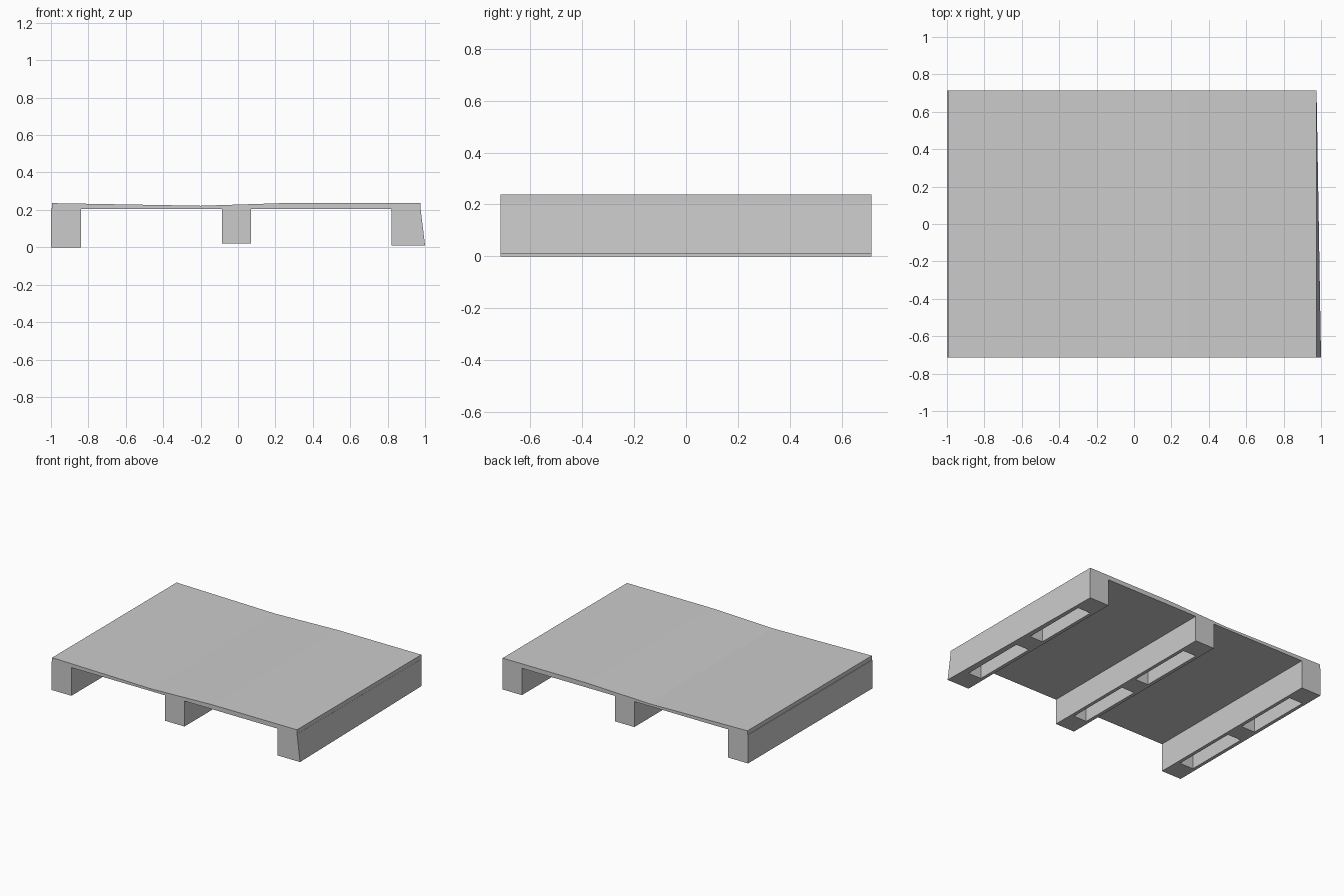
import bpy, bmesh

if "Cube" in bpy.data.objects:
    bpy.data.objects.remove(bpy.data.objects["Cube"])

Y = 0.715  # half depth


def prism(name, front, back, y0=-Y, y1=Y):
    """Closed solid between two matching (x, z) profiles."""
    bm = bmesh.new()
    a = [bm.verts.new((x, y0, z)) for x, z in front]
    b = [bm.verts.new((x, y1, z)) for x, z in back]
    n = len(a)
    bm.faces.new(a)
    bm.faces.new(b[::-1])
    for i in range(n):
        bm.faces.new((a[i], b[i], b[(i + 1) % n], a[(i + 1) % n]))
    bmesh.ops.recalc_face_normals(bm, faces=bm.faces[:])
    me = bpy.data.meshes.new(name)
    bm.to_mesh(me)
    bm.free()
    ob = bpy.data.objects.new(name, me)
    bpy.context.collection.objects.link(ob)
    return ob


def quad(x0, x1, z0, z1):
    return [(x0, z0), (x1, z0), (x1, z1), (x0, z1)]


def runner(name, front, back, x0, x1, floor):
    """Runner with two pockets open underneath, between three solid blocks."""
    ob = prism(name, front, back)
    for i, (y0, y1) in enumerate([(-0.56, -0.07), (0.07, 0.56)]):
        q = quad(x0, x1, -0.1, floor + 0.14)
        cut = prism(f"{name}_pocket_cutter_{i}", q, q, y0, y1)
        cut.hide_render = True
        cut.hide_viewport = True
        cut.display_type = 'WIRE'
        m = ob.modifiers.new("pocket", 'BOOLEAN')
        m.operation = 'DIFFERENCE'
        m.solver = 'EXACT'
        m.object = cut
    return ob


# Deck: thin, slightly sagging sheet
deck = [(-0.995, 0.205), (0.975, 0.205), (0.975, 0.238), (0.3, 0.238),
        (-0.2, 0.222), (-0.995, 0.236)]
prism("deck", deck, deck)

# Runners; the right one splays outward at its front end
left = quad(-1.0, -0.84, 0.0, 0.207)
runner("left_runner", left, left, -0.975, -0.865, 0.0)
mid = quad(-0.085, 0.07, 0.02, 0.207)
runner("middle_runner", mid, mid, -0.06, 0.045, 0.02)
right_front = [(0.82, 0.01), (1.0, 0.01), (0.976, 0.207), (0.82, 0.207)]
right_back = quad(0.82, 0.976, 0.01, 0.207)
runner("right_runner", right_front, right_back, 0.845, 0.95, 0.01)
